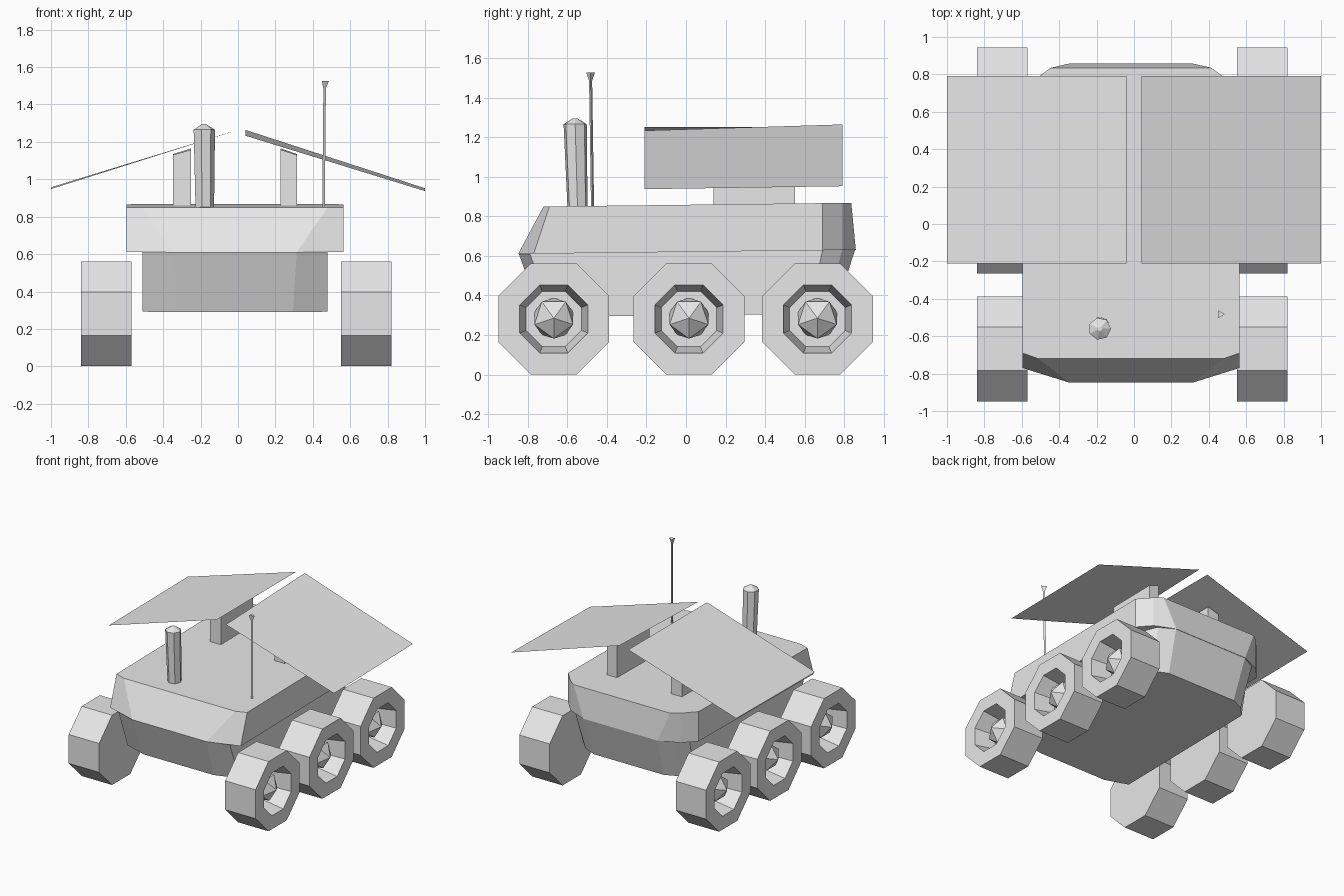
import bpy, bmesh, math
from mathutils import Vector, Matrix

cube = bpy.data.objects.get("Cube")
if cube:
    bpy.data.objects.remove(cube, do_unlink=True)

grey = bpy.data.materials.new("light_grey")
grey.use_nodes = True
grey.diffuse_color = (0.8, 0.8, 0.8, 1)
grey.node_tree.nodes["Principled BSDF"].inputs["Base Color"].default_value = (0.8, 0.8, 0.8, 1)


def finish(name, bm):
    bmesh.ops.recalc_face_normals(bm, faces=bm.faces)
    mesh = bpy.data.meshes.new(name)
    bm.to_mesh(mesh)
    bm.free()
    mesh.materials.append(grey)
    obj = bpy.data.objects.new(name, mesh)
    bpy.context.collection.objects.link(obj)
    return obj


def loft(name, rings):
    """Skin a stack of equal-sized rings and cap both ends."""
    bm = bmesh.new()
    loops = [[bm.verts.new(p) for p in ring] for ring in rings]
    n = len(loops[0])
    for a, b in zip(loops, loops[1:]):
        for i in range(n):
            j = (i + 1) % n
            bm.faces.new((a[i], a[j], b[j], b[i]))
    bm.faces.new(loops[0])
    bm.faces.new(loops[-1])
    return finish(name, bm)


def outline(half, z, slope=0.012):
    """Mirror half a plan outline across the hull's centre line."""
    mid = -0.016
    pts = [(mid + x, y) for x, y in half] + [(mid - x, y) for x, y in reversed(half)]
    return [(x, y, z + slope * y) for x, y in pts]


def circle(sides, radius, centre, turn=0):
    cx, cy, z = centre
    return [(cx + radius * math.cos(turn + math.tau * i / sides),
             cy + radius * math.sin(turn + math.tau * i / sides), z) for i in range(sides)]


# Hull
loft("upper_hull", [
    outline([(0.33, -0.848), (0.58, -0.77), (0.58, 0.69), (0.49, 0.79), (0.33, 0.858)], 0.62),
    outline([(0.495, -0.72), (0.58, -0.69), (0.58, 0.69), (0.49, 0.79), (0.43, 0.835)], 0.858)])
loft("lower_hull", [
    outline([(0.31, -0.73), (0.495, -0.67), (0.495, 0.62), (0.42, 0.70), (0.31, 0.75)], 0.30),
    outline([(0.33, -0.845), (0.495, -0.79), (0.495, 0.69), (0.45, 0.79), (0.33, 0.855)], 0.622)])

# Wheels: octagonal tyre with a recessed face and a faceted hub
PROFILE = [(-0.135, 0.28), (0.135, 0.28), (0.135, 0.172), (-0.03, 0.14)]
for side, label, cx in ((1, "left", 0.685), (-1, "right", -0.705)):
    for place, cy in (("front", -0.668), ("middle", 0.015), ("rear", 0.664)):
        rings = []
        for dx, apothem in PROFILE:
            ring = circle(8, apothem / math.cos(math.pi / 8), (0, 0, 0), math.pi / 8)
            rings.append([(cx + side * dx, cy + u, 0.281 + v) for u, v, _ in ring])
        loft(f"{label}_{place}_wheel", rings)
        bm = bmesh.new()
        bmesh.ops.create_icosphere(bm, subdivisions=1, radius=0.115)
        bm.transform(Matrix.Translation((cx + side * 0.01, cy, 0.285))
                     @ Matrix.Rotation(side * math.pi / 2, 4, "Y"))
        finish(f"{label}_{place}_hub", bm)

# Solar panels: thin sheets sloping outwards
def panel(name, inner_x, outer_x, heights):
    bm = bmesh.new()
    plan = ((inner_x, -0.21), (outer_x, -0.21), (outer_x, 0.79), (inner_x, 0.79))
    face = bm.faces.new([bm.verts.new((x, y, z)) for (x, y), z in zip(plan, heights)])
    obj = finish(name, bm)
    if obj.data.polygons[0].normal.z < 0:
        obj.data.flip_normals()


panel("left_panel", 0.04, 1.0, (1.233, 0.937, 0.952, 1.264))
panel("right_panel", -0.04, -1.0, (1.251, 0.948, 0.957, 1.252))

# Panel supports with slanted tops
for label, inner, outer in (("left", 0.228, 0.315), ("right", -0.25, -0.348)):
    plan = ((inner, 0.14), (outer, 0.14), (outer, 0.55), (inner, 0.55))
    tops = (1.158, 1.13, 1.135, 1.165)
    loft(f"{label}_panel_support", [[(x, y, 0.84) for x, y in plan],
                                    [(x, y, z) for (x, y), z in zip(plan, tops)]])

# Camera mast with a blunt tip
mast = loft("mast", [circle(7, 0.052, (-0.18, -0.548, 0.84)),
                     circle(7, 0.06, (-0.183, -0.56, 1.265)),
                     circle(7, 0.012, (-0.183, -0.56, 1.295))])

# Antenna with a flared tip
loft("antenna", [circle(3, 0.009, (0.455, -0.472, 0.84)),
                 circle(3, 0.009, (0.461, -0.482, 1.485)),
                 circle(3, 0.025, (0.461, -0.482, 1.526))])
